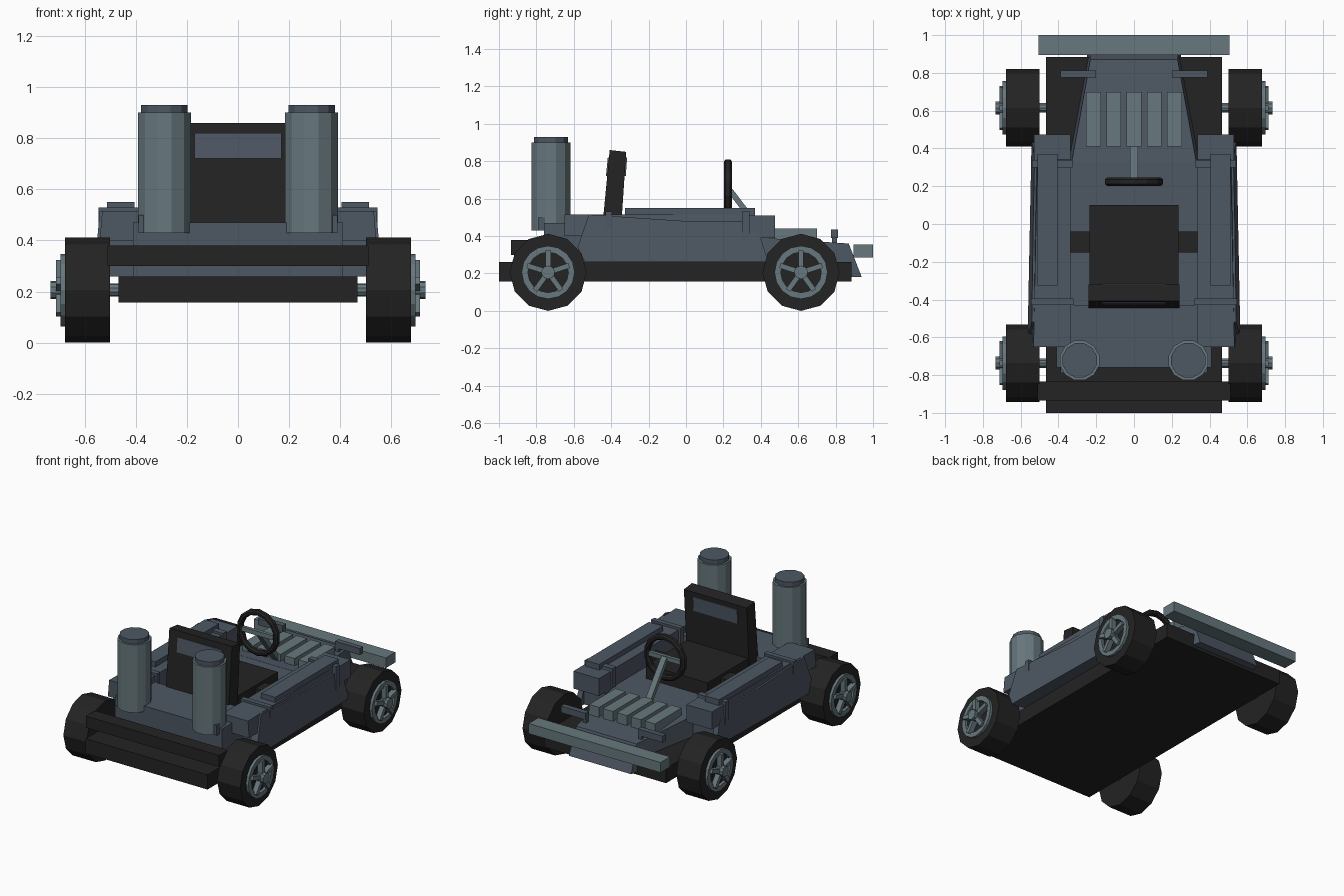
import bpy, bmesh, math
from mathutils import Matrix, Vector

if "Cube" in bpy.data.objects:
    bpy.data.objects.remove(bpy.data.objects["Cube"])


def material(name, col):
    m = bpy.data.materials.new(name)
    m.diffuse_color = (*col, 1)
    m.use_nodes = True
    m.node_tree.nodes["Principled BSDF"].inputs["Base Color"].default_value = m.diffuse_color
    return m


BLACK = material("black rubber", (0.017, 0.017, 0.017))
SLATE = material("slate blue body", (0.075, 0.095, 0.125))
STEEL = material("grey steel", (0.135, 0.185, 0.205))


def finish(name, bm, mat):
    bmesh.ops.recalc_face_normals(bm, faces=bm.faces)
    me = bpy.data.meshes.new(name)
    bm.to_mesh(me)
    bm.free()
    me.materials.append(mat)
    ob = bpy.data.objects.new(name, me)
    bpy.context.collection.objects.link(ob)
    return ob


def prism(name, prof, xa, xb, mat):
    """Side profile of (y, z) points spanned between xa(y, z) and xb(y, z)."""
    bm = bmesh.new()
    fa = xa if callable(xa) else lambda y, z: xa
    fb = xb if callable(xb) else lambda y, z: xb
    a = [bm.verts.new((fa(y, z), y, z)) for y, z in prof]
    b = [bm.verts.new((fb(y, z), y, z)) for y, z in prof]
    bm.faces.new(a)
    bm.faces.new(b[::-1])
    for i in range(len(prof)):
        j = (i + 1) % len(prof)
        bm.faces.new((a[i], b[i], b[j], a[j]))
    return finish(name, bm, mat)


def box(name, x0, x1, y0, y1, z0, z1, mat):
    return prism(name, [(y0, z0), (y1, z0), (y1, z1), (y0, z1)], x0, x1, mat)


def cyl(name, p, q, r, n, mat, turn=0.0):
    p, q = Vector(p), Vector(q)
    d = q - p
    bm = bmesh.new()
    m = Matrix.Translation((p + q) / 2) @ d.to_track_quat('Z', 'Y').to_matrix().to_4x4() @ Matrix.Rotation(turn, 4, 'Z')
    bmesh.ops.create_cone(bm, cap_ends=True, segments=n, radius1=r, radius2=r, depth=d.length, matrix=m)
    return finish(name, bm, mat)


def lathe(name, prof, n, centre, axis, mat):
    """Closed ring: (radius, offset) section swept round the x or y axis."""
    bm = bmesh.new()
    rings = []
    for i in range(n):
        t = 2 * math.pi * i / n
        c, s = math.cos(t), math.sin(t)
        rings.append([bm.verts.new(Vector(centre) + (Vector((o, r * s, r * c)) if axis == 'x'
                      else Vector((r * s, o, r * c)))) for r, o in prof])
    k = len(prof)
    for i in range(n):
        u, v = rings[i], rings[(i + 1) % n]
        for j in range(k):
            bm.faces.new((u[j], u[(j + 1) % k], v[(j + 1) % k], v[j]))
    return finish(name, bm, mat)


# chassis and bumpers
box("floor_pan", -0.467, 0.467, -1.0, 0.885, 0.158, 0.26, BLACK)
box("rear_bumper", -0.51, 0.51, -0.935, -0.835, 0.30, 0.38, BLACK)
box("front_bumper", -0.505, 0.505, 0.895, 1.0, 0.285, 0.355, STEEL)

# body tub, rear deck and tapering nose
box("tub_floor", -0.35, 0.35, -0.45, 0.34, 0.25, 0.395, SLATE)
box("rear_deck", -0.41, 0.41, -0.76, -0.43, 0.26, 0.47, SLATE)


def nose_half(y, z):
    return 0.33 - (y - 0.33) * 0.19 + (0.39 - z) * 0.12


prism("nose", [(0.33, 0.24), (0.33, 0.396), (0.87, 0.36), (0.94, 0.18), (0.85, 0.18)],
      lambda y, z: -nose_half(y, z), nose_half, SLATE)

# hood slats
for i in range(5):
    x = (i - 2) * 0.107
    box("hood_slat", x - 0.039, x + 0.039, 0.41, 0.70, 0.36, 0.44, STEEL)

# seat
box("seat_cushion", -0.235, 0.235, -0.37, 0.10, 0.385, 0.49, BLACK)
prism("seat_back", [(-0.452, 0.40), (-0.35, 0.40), (-0.32, 0.85), (-0.408, 0.86)], -0.24, 0.24, BLACK)
prism("headrest_panel", [(-0.428, 0.72), (-0.322, 0.72), (-0.315, 0.82), (-0.418, 0.82)], -0.17, 0.17, SLATE)

# steering
lathe("steering_wheel", [(0.158, -0.012), (0.158, 0.012), (0.146, 0.022), (0.132, 0.022),
                         (0.122, 0.01), (0.122, -0.01), (0.132, -0.022), (0.146, -0.022)],
      14, (0, 0.224, 0.652), 'y', BLACK)
box("steering_crossbar", -0.13, 0.13, 0.212, 0.236, 0.635, 0.665, STEEL)
prism("steering_column", [(0.23, 0.665), (0.235, 0.62), (0.41, 0.39), (0.44, 0.40), (0.25, 0.65)],
      -0.02, 0.02, STEEL)

for s, side in ((-1, "left"), (1, "right")):
    def sbox(name, x0, x1, *rest):
        return box(side + "_" + name, s * x0, s * x1, *rest)

    # side pod with leaning outer panel
    def outer(y, z):
        return s * (0.54 - 0.02 * y + (0.40 - z) * 0.08)

    prism(side + "_side_pod", [(-0.65, 0.40), (-0.53, 0.40), (-0.53, 0.26), (0.40, 0.26), (0.40, 0.40),
                               (0.34, 0.515), (-0.65, 0.515)],
          s * 0.335, lambda y, z: outer(y, z) - s * 0.012, SLATE)
    prism(side + "_side_panel", [(-0.58, 0.34), (-0.54, 0.26), (0.44, 0.26), (0.40, 0.39),
                                 (0.34, 0.48), (0.0, 0.48), (-0.52, 0.515)],
          s * 0.50, outer, SLATE)
    sbox("pod_front_block", 0.335, 0.53, 0.33, 0.475, 0.39, 0.51, SLATE)
    sbox("pod_top_rail", 0.405, 0.512, -0.325, 0.37, 0.50, 0.55, SLATE)
    sbox("pod_front_strap", 0.325, 0.54, 0.30, 0.34, 0.37, 0.53, SLATE)
    sbox("pod_rear_strap", 0.32, 0.545, -0.43, -0.395, 0.40, 0.53, SLATE)
    sbox("nose_side_bar", 0.20, 0.39, 0.775, 0.812, 0.39, 0.435, SLATE)
    sbox("nose_bar_bracket", 0.20, 0.225, 0.78, 0.807, 0.35, 0.40, SLATE)
    sbox("seat_mount", 0.23, 0.335, -0.15, -0.04, 0.385, 0.47, BLACK)

    # upright exhaust tanks
    c = (s * 0.288, -0.722)
    cyl(side + "_tank", (*c, 0.43), (*c, 0.90), 0.108, 12, STEEL, math.pi / 12)
    cyl(side + "_tank_cap", (*c, 0.89), (*c, 0.93), 0.094, 12, SLATE, math.pi / 12)
    sbox("tank_bracket", 0.37, 0.39, -0.79, -0.755, 0.43, 0.50, SLATE)

    # wheels
    for y, end in ((0.615, "front"), (-0.737, "rear")):
        n = side + "_" + end + "_"
        z = 0.206
        cyl(n + "axle", (s * 0.40, y, z), (s * 0.51, y, z), 0.026, 10, STEEL)
        cyl(n + "tyre", (s * 0.50, y, z), (s * 0.677, y, z), 0.206, 12, BLACK)
        lathe(n + "rim", [(0.142, s * 0.66), (0.142, s * 0.695), (0.108, s * 0.695), (0.108, s * 0.66)],
              16, (0, y, z), 'x', STEEL)
        cyl(n + "hub", (s * 0.67, y, z), (s * 0.733, y, z), 0.036, 10, STEEL)
        for k in range(5):
            ob = box(n + "spoke", s * 0.672, s * 0.712, -0.014, 0.014, 0.02, 0.118, STEEL)
            ob.matrix_world = Matrix.Translation((0, y, z)) @ Matrix.Rotation(k * 2 * math.pi / 5, 4, 'X')
